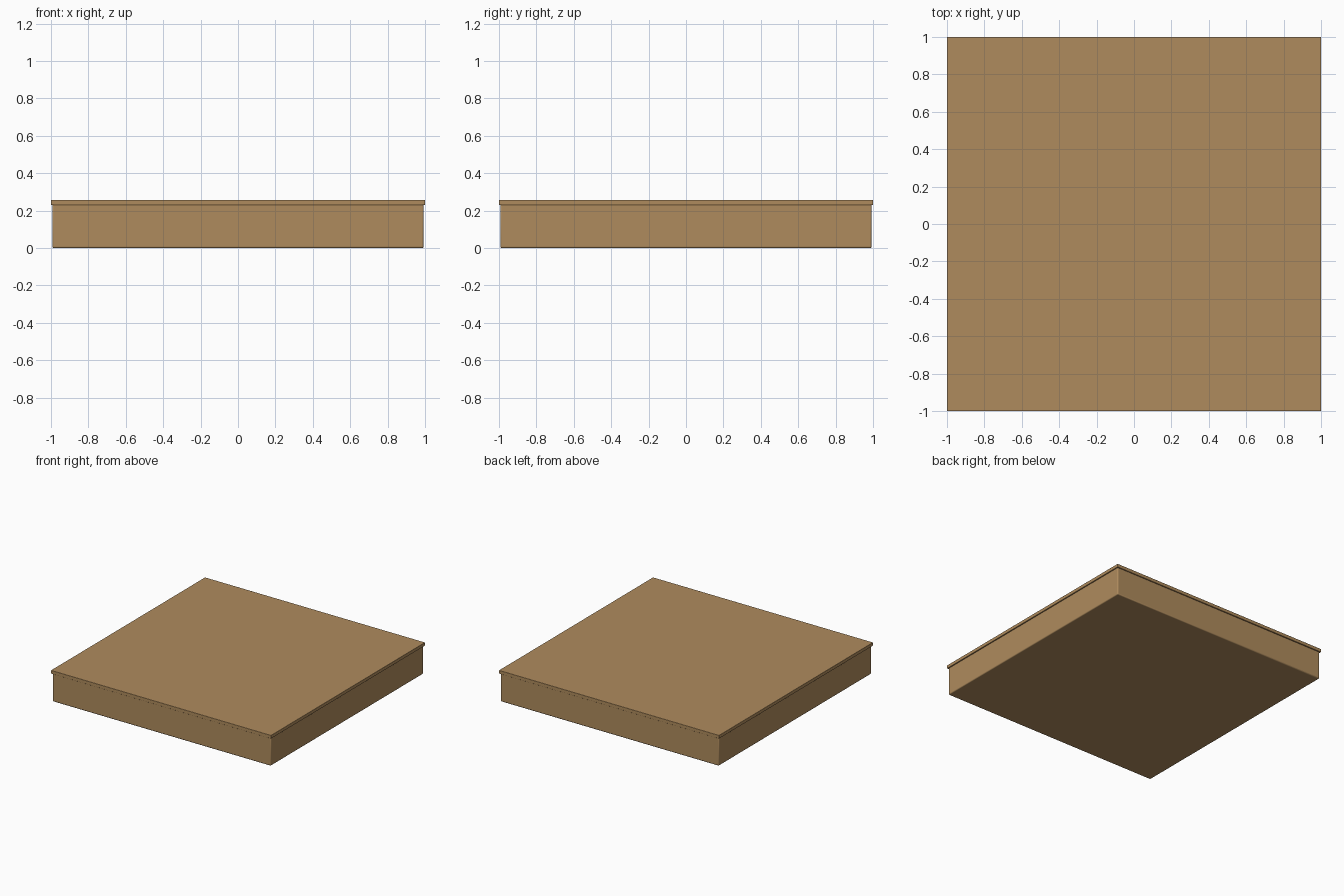
import bpy

if "Cube" in bpy.data.objects:
    bpy.data.objects.remove(bpy.data.objects["Cube"])

wood = bpy.data.materials.new("wood")
wood.diffuse_color = (0.43, 0.26, 0.11, 1)
wood.use_nodes = True
wood.node_tree.nodes["Principled BSDF"].inputs["Base Color"].default_value = wood.diffuse_color


def box(name, half, z0, z1, bevel):
    bpy.ops.mesh.primitive_cube_add(size=1, location=(0, 0, (z0 + z1) / 2))
    ob = bpy.context.object
    ob.name = name
    ob.scale = (2 * half, 2 * half, z1 - z0)
    bpy.ops.object.transform_apply(location=False, rotation=False, scale=True)
    ob.data.materials.append(wood)
    mod = ob.modifiers.new("edge_bevel", 'BEVEL')
    mod.width = bevel
    mod.segments = 3
    bpy.ops.object.shade_smooth_by_angle()
    return ob


# Platform body with softened edges
box("platform_body", 0.992, 0, 0.235, 0.008)
# Thin overhanging top board
box("top_board", 1.0, 0.23, 0.257, 0.002)
